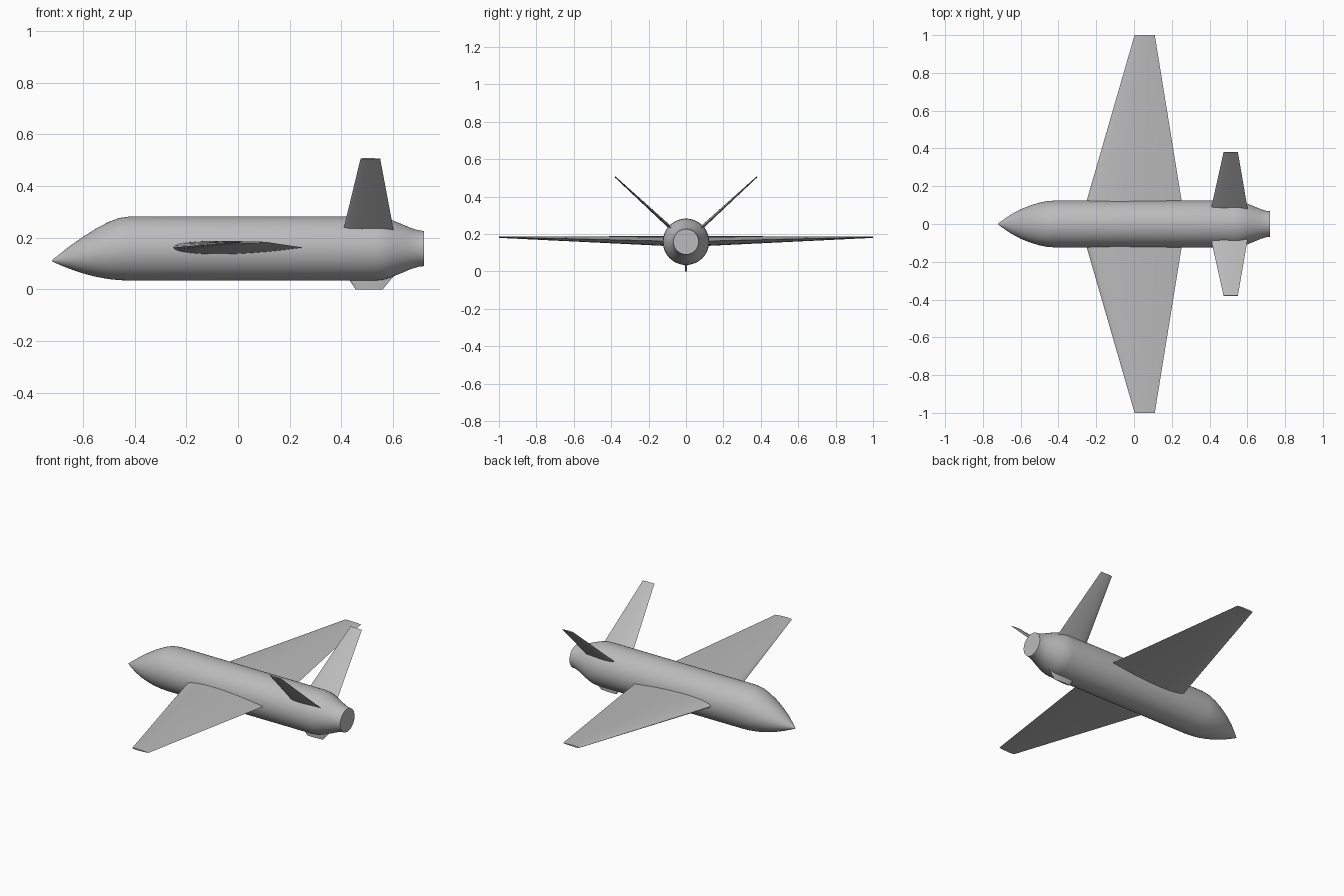
import bpy, bmesh, math
from mathutils import Vector

cube = bpy.data.objects.get("Cube")
if cube:
    bpy.data.objects.remove(cube, do_unlink=True)

# Single painted grey
grey = bpy.data.materials.new("airframe_grey")
grey.use_nodes = True
colour = (0.5, 0.5, 0.5, 1)
grey.diffuse_color = colour
grey.node_tree.nodes["Principled BSDF"].inputs["Base Color"].default_value = colour


def loft(name, rings, angle):
    """Skin a row of equal closed rings and cap both ends."""
    bm = bmesh.new()
    rows = [[bm.verts.new(p) for p in ring] for ring in rings]
    n = len(rows[0])
    for a, b in zip(rows, rows[1:]):
        for i in range(n):
            j = (i + 1) % n
            bm.faces.new((a[i], a[j], b[j], b[i]))
    bm.faces.new(rows[0])
    bm.faces.new(rows[-1])
    bmesh.ops.recalc_face_normals(bm, faces=bm.faces)
    mesh = bpy.data.meshes.new(name)
    bm.to_mesh(mesh)
    bm.free()
    obj = bpy.data.objects.new(name, mesh)
    bpy.context.collection.objects.link(obj)
    mesh.materials.append(grey)
    bpy.ops.object.select_all(action='DESELECT')
    obj.select_set(True)
    bpy.context.view_layer.objects.active = obj
    bpy.ops.object.shade_smooth_by_angle(angle=math.radians(angle))
    return obj


def section(lead, chord, thick, normal, steps=14):
    """Airfoil ring running back along x from its leading point."""
    lead, normal = Vector(lead), Vector(normal)

    def half(t):
        return 2.6 * thick * (0.5 * t ** 0.5 * (1 - t) + 0.03 * t * (1 - t))

    ts = [(1 - math.cos(math.pi * i / steps)) / 2 for i in range(steps + 1)]
    path = [(t, 1) for t in ts] + [(t, -1) for t in ts[-2:0:-1]]
    return [lead + Vector((chord * t, 0, 0)) + normal * half(t) * s
            for t, s in path]


# Fuselage: station x, bottom z, top z, half width
stations = [
    (-0.72, 0.109, 0.113, 0.002), (-0.69, 0.095, 0.136, 0.024),
    (-0.65, 0.079, 0.168, 0.051), (-0.60, 0.062, 0.203, 0.078),
    (-0.55, 0.049, 0.235, 0.098), (-0.50, 0.040, 0.261, 0.113),
    (-0.46, 0.036, 0.276, 0.121), (-0.42, 0.034, 0.282, 0.124),
    (0.00, 0.034, 0.282, 0.124), (0.53, 0.034, 0.282, 0.124),
    (0.56, 0.037, 0.279, 0.121), (0.59, 0.046, 0.270, 0.112),
    (0.63, 0.062, 0.254, 0.096), (0.67, 0.079, 0.237, 0.079),
    (0.70, 0.088, 0.228, 0.070), (0.72, 0.090, 0.226, 0.068)]
sides = 48
rings = []
for x, low, high, width in stations:
    turn = [2 * math.pi * i / sides for i in range(sides)]
    rings.append([(x, width * math.cos(a),
                   (low + high) / 2 + (high - low) / 2 * math.sin(a)) for a in turn])
loft("fuselage", rings, 40)

# Wings and tail fins, mirrored across the centre line
for side, s in (("right", 1), ("left", -1)):
    up = (0, 0, 1)
    loft(side + "_wing", [
        section((-0.263, s * 0.08, 0.161), 0.522, 0.052, up),
        section((0.003, s * 1.0, 0.183), 0.107, 0.008, up)], 40)
    lean = Vector((0, -s, 1)).normalized()
    loft(side + "_tail_fin", [
        section((0.403, s * 0.06, 0.212), 0.202, 0.018, lean),
        section((0.474, s * 0.38, 0.506), 0.076, 0.006, lean)], 40)

# Small fin under the tail
loft("belly_fin", [
    section((0.415, 0, 0.06), 0.195, 0.016, (0, 1, 0)),
    section((0.455, 0, 0.0), 0.105, 0.010, (0, 1, 0))], 40)
